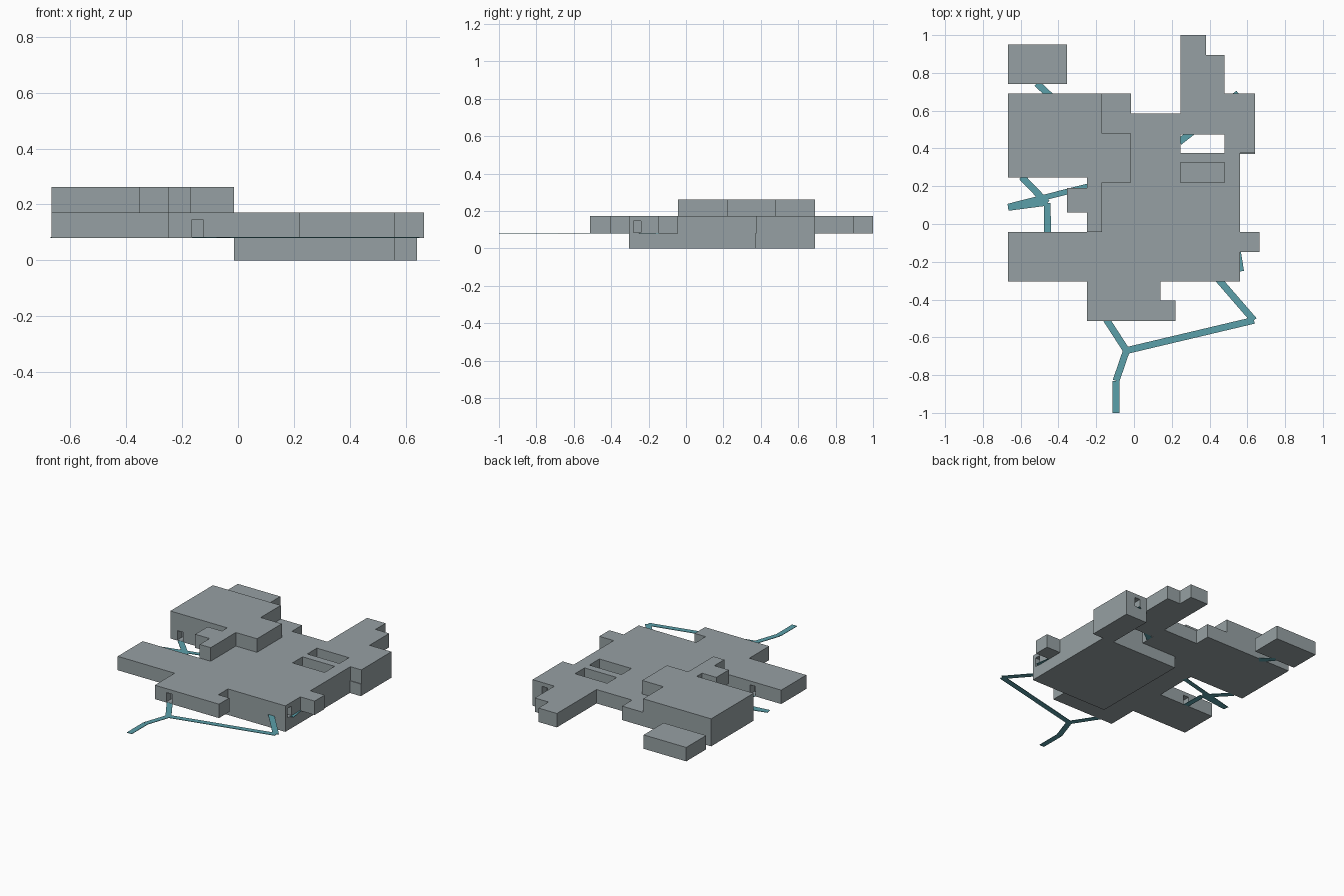
import bpy, bmesh, math
from mathutils import Vector

if "Cube" in bpy.data.objects:
    bpy.data.objects.remove(bpy.data.objects["Cube"])


def material(name, rgb):
    m = bpy.data.materials.new(name)
    m.diffuse_color = (*rgb, 1)
    m.use_nodes = True
    m.node_tree.nodes["Principled BSDF"].inputs["Base Color"].default_value = m.diffuse_color
    return m


WALL = material("wall grey", (0.305, 0.352, 0.366))
PATH = material("path teal", (0.105, 0.352, 0.402))
Z = [0.0, 0.08, 0.172, 0.262]  # floor levels


def add_object(name, bm, mat):
    mesh = bpy.data.meshes.new(name)
    bm.to_mesh(mesh)
    bm.free()
    mesh.materials.append(mat)
    obj = bpy.data.objects.new(name, mesh)
    bpy.context.collection.objects.link(obj)
    return obj


def storey(name, rects, z0, z1, holes=()):
    """Extrude the union of rectangles (x0, x1, y0, y1), minus holes."""
    every = list(rects) + list(holes)
    xs = sorted({v for r in every for v in r[:2]})
    ys = sorted({v for r in every for v in r[2:]})

    def inside(group, x, y):
        return any(r[0] < x < r[1] and r[2] < y < r[3] for r in group)

    bm = bmesh.new()
    for xa, xb in zip(xs, xs[1:]):
        for ya, yb in zip(ys, ys[1:]):
            x, y = (xa + xb) / 2, (ya + yb) / 2
            if inside(rects, x, y) and not inside(holes, x, y):
                bm.faces.new([bm.verts.new((px, py, z0)) for px, py in
                              ((xa, ya), (xb, ya), (xb, yb), (xa, yb))])
    bmesh.ops.remove_doubles(bm, verts=bm.verts, dist=1e-5)
    ext = bmesh.ops.extrude_face_region(bm, geom=bm.faces[:], use_keep_orig=True)
    top = [v for v in ext["geom"] if isinstance(v, bmesh.types.BMVert)]
    bmesh.ops.translate(bm, verts=top, vec=(0, 0, z1 - z0))
    bmesh.ops.recalc_face_normals(bm, faces=bm.faces)
    bmesh.ops.dissolve_limit(bm, angle_limit=0.01, verts=bm.verts, edges=bm.edges)
    return add_object(name, bm, WALL)


# Lower storey
storey("lower_storey", [
    (-0.015, 0.56, -0.305, 0.375),
    (0.48, 0.64, 0.37, 0.69),
], Z[0], Z[1])

# Main storey with two courtyards
main = storey("main_storey", [
    (-0.667, -0.015, 0.48, 0.69),
    (-0.667, -0.015, 0.245, 0.48),
    (-0.25, 0.56, -0.305, 0.585),
    (0.245, 0.38, 0.585, 1.0),
    (0.245, 0.48, 0.585, 0.895),
    (0.48, 0.64, 0.375, 0.69),
    (0.56, 0.665, -0.148, -0.043),
    (-0.667, -0.25, -0.305, -0.043),
    (-0.25, 0.14, -0.513, -0.305),
    (0.14, 0.22, -0.513, -0.405),
], Z[1], Z[2], holes=[
    (0.245, 0.48, 0.22, 0.325),
    (0.245, 0.48, 0.375, 0.475),
])

# Detached outbuilding
outbuilding = storey("outbuilding", [(-0.667, -0.355, 0.742, 0.95)], Z[1], Z[2])

# Upper storey with its overhanging bay
storey("upper_storey", [
    (-0.667, -0.17, 0.245, 0.69),
    (-0.17, -0.015, 0.22, 0.48),
    (-0.25, -0.17, -0.043, 0.245),
    (-0.355, -0.25, 0.06, 0.19),
], Z[2], Z[3])


def doors(name, target, centres):
    """Cut door recesses into a storey."""
    bm = bmesh.new()
    for x, y, across_x in centres:
        size = Vector((0.04, 0.1, 0.062) if across_x else (0.1, 0.04, 0.062))
        made = bmesh.ops.create_cube(bm, size=1)["verts"]
        bmesh.ops.scale(bm, verts=made, vec=size)
        bmesh.ops.translate(bm, verts=made, vec=(x, y, 0.115))
    cutter = add_object(name, bm, WALL)
    cutter.hide_render = True
    cutter.hide_viewport = True
    cutter.display_type = "WIRE"
    mod = target.modifiers.new("door_cut", "BOOLEAN")
    mod.operation = "DIFFERENCE"
    mod.solver = "EXACT"
    mod.object = cutter


doors("main_door_cutter", main, [
    (-0.145, -0.513, True), (-0.595, 0.245, True), (-0.457, -0.043, True),
    (0.55, 0.69, True), (0.56, -0.26, False),
])
doors("outbuilding_door_cutter", outbuilding, [(-0.51, 0.742, True)])


def footpath(name, points, width=0.036):
    """Thin flat strip along a polyline, one overlapping slab per leg."""
    bm = bmesh.new()
    for a, b in zip(points, points[1:]):
        a, b = Vector((*a, Z[1])), Vector((*b, Z[1]))
        d = (b - a).normalized()
        side = Vector((-d.y, d.x, 0)) * width / 2
        f = bm.faces.new([bm.verts.new(p) for p in
                          (a - side, b - side, b + side, a + side)])
        ext = bmesh.ops.extrude_face_region(bm, geom=[f], use_keep_orig=True)
        top = [v for v in ext["geom"] if isinstance(v, bmesh.types.BMVert)]
        bmesh.ops.translate(bm, verts=top, vec=(0, 0, 0.003))
    bmesh.ops.recalc_face_normals(bm, faces=bm.faces)
    return add_object(name, bm, PATH)


# Footpaths linking the doors
footpath("south_path", [(-0.15, -0.5), (-0.04, -0.67), (-0.095, -0.83), (-0.095, -1.0)])
footpath("south_east_path", [(-0.04, -0.67), (0.635, -0.51), (0.44, -0.285)])
footpath("east_path", [(0.57, -0.25), (0.552, -0.14)], 0.025)
footpath("west_door_path", [(-0.595, 0.25), (-0.46, 0.11), (-0.457, -0.05)])
footpath("west_path", [(-0.667, 0.088), (-0.46, 0.115)])
footpath("corridor_path", [(-0.667, 0.092), (-0.24, 0.2)], 0.03)
footpath("outbuilding_path", [(-0.515, 0.745), (-0.44, 0.675)])
footpath("courtyard_path", [(0.24, 0.435), (0.33, 0.505)])
footpath("north_path", [(0.53, 0.68), (0.55, 0.695)], 0.025)
